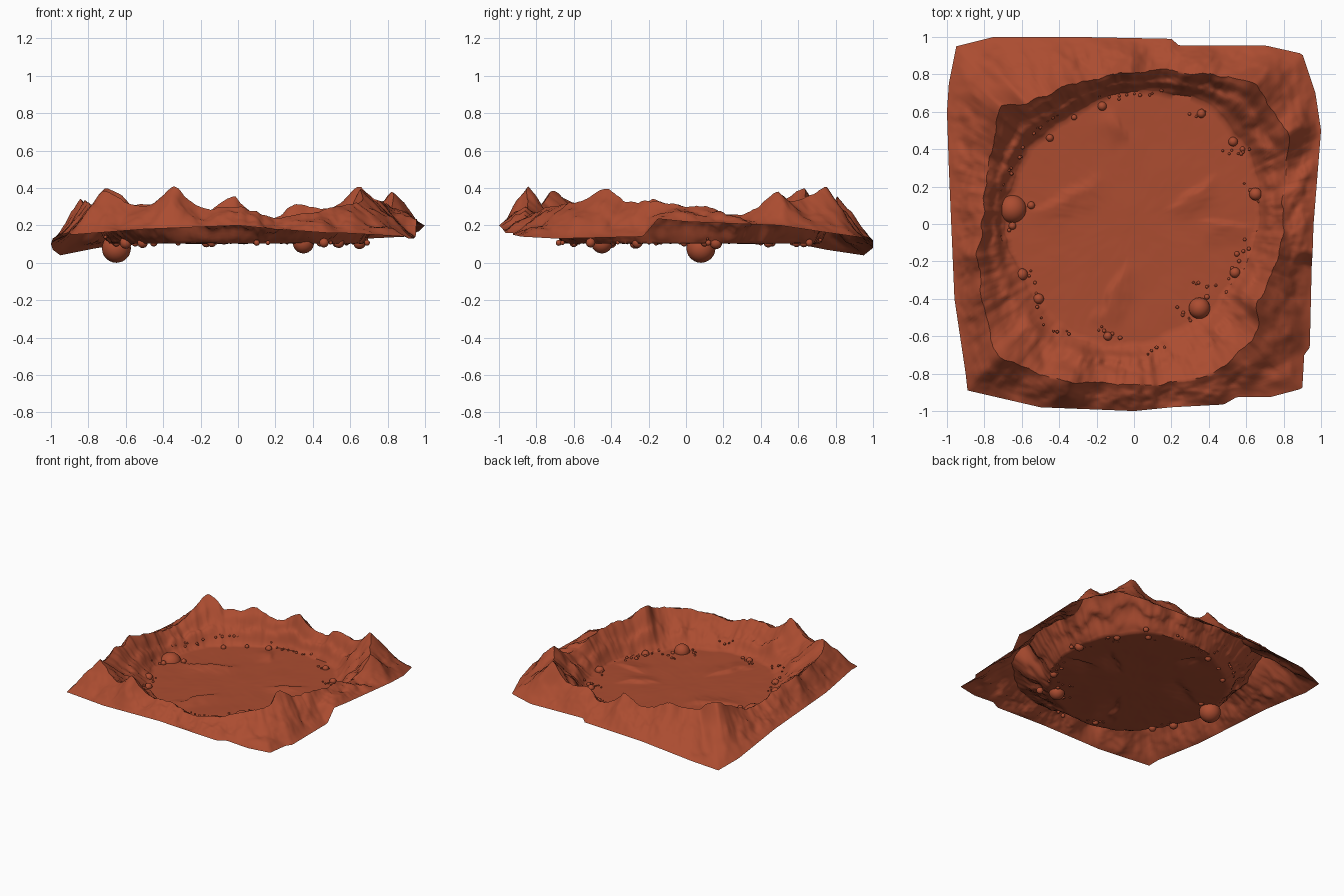
import bpy
import bmesh
import math
import random
from mathutils import Vector, Matrix, noise

cube = bpy.data.objects.get("Cube")
if cube:
    bpy.data.objects.remove(cube)

random.seed(4)
FLOOR_Z = 0.104
SEGMENTS = 440
FLOOR_RINGS, WALL_RINGS, SLOPE_RINGS = 26, 18, 18

# One rusty colour for everything
rust = bpy.data.materials.new("rust_soil")
rust.use_nodes = True
rust.diffuse_color = (0.41, 0.073, 0.03, 1)
rust.node_tree.nodes["Principled BSDF"].inputs["Base Color"].default_value = rust.diffuse_color

# Crest of the rim: x, y, height
crest = [
    (.8, 0, .3), (.8, .12, .31), (.82, .24, .25), (.82, .35, .27), (.83, .48, .39),
    (.77, .57, .32), (.7, .66, .36), (.65, .76, .41), (.52, .78, .29), (.38, .8, .3),
    (.31, .8, .32), (.2, .82, .24), (.08, .82, .26), (-.03, .8, .36), (-.15, .79, .28),
    (-.27, .76, .29), (-.37, .74, .35), (-.46, .69, .31), (-.57, .64, .31),
    (-.64, .64, .37), (-.72, .64, .41), (-.74, .5, .33), (-.76, .35, .25),
    (-.79, .2, .25), (-.81, 0, .3), (-.82, -.1, .31), (-.85, -.17, .35), (-.82, -.27, .3),
    (-.82, -.38, .34), (-.78, -.55, .31), (-.76, -.65, .34), (-.73, -.71, .4),
    (-.57, -.77, .3), (-.45, -.82, .31), (-.33, -.84, .42), (-.24, -.84, .31),
    (-.15, -.85, .28), (-.02, -.86, .31), (.2, -.85, .24), (.43, -.8, .28),
    (.6, -.66, .32), (.67, -.56, .32), (.66, -.44, .41), (.71, -.33, .33), (.77, -.17, .33)]

# Outer edge of the sheet: x, y, height
edge = [
    (.96, 0, .22), (1, .5, .2), (.97, .7, .17), (.9, .91, .14), (.7, .955, .13),
    (.24, .955, .14), (.2, .99, .13), (-.3, 1, .12), (-.75, 1, .08), (-.95, .95, .04),
    (-.99, .75, .07), (-1, .6, .1), (-.99, .3, .13), (-.96, -.4, .15), (-.9, -.8, .16),
    (-.89, -.89, .15), (-.5, -.98, .18), (0, -1, .2), (.2, -.98, .18), (.48, -.965, .16),
    (.55, -.925, .16), (.73, -.925, .15), (.9, -.88, .14), (.91, -.7, .13),
    (.94, -.66, .13), (.95, -.23, .14), (.955, -.15, .235)]

# Foot of the wall, radius at every 30 degrees
foot = [.67, .71, .75, .71, .66, .68, .69, .65, .67, .64, .61, .62]

# Low drifts across the floor: start and end
drifts = [((-.55, .02), (-.15, .25)), ((.17, .07), (.45, .25)),
          ((-.22, -.55), (-.02, -.2)), ((.35, -.01), (.62, -.05)),
          ((-.12, .62), (-.03, .45))]


def around(points, angle):
    """Point where a ray at this angle crosses the loop."""
    ray = Vector((math.cos(angle), math.sin(angle)))
    for a, b in zip(points, points[1:] + points[:1]):
        a, b = Vector(a), Vector(b)
        side_a = ray.x * a.y - ray.y * a.x
        side_b = ray.x * b.y - ray.y * b.x
        if side_a <= 0 < side_b and ray.dot(a.xy + b.xy) > 0:
            return a.lerp(b, side_a / (side_a - side_b))
    return Vector(points[0])


def soft_around(points, angle):
    """The same crossing, averaged over neighbouring rays."""
    near = [around(points, angle + math.radians(d)) for d in (-1.2, 0, 1.2)]
    mean = sum(near, Vector((0, 0, 0))) / len(near)
    radius = mean.xy.length
    return Vector((radius * math.cos(angle), radius * math.sin(angle), mean.z))


def foot_radius(angle):
    place = angle / math.tau * len(foot)
    i = int(place) % len(foot)
    t = place - int(place)
    t = t * t * (3 - 2 * t)
    return foot[i] * (1 - t) + foot[(i + 1) % len(foot)] * t


def rough(x, y, scale, octaves=4):
    return noise.fractal(Vector((x * scale, y * scale, 3.7)), 0.9, 2.0, octaves)


def floor_height(x, y):
    """Flat floor with one-sided drifts, steep in front and soft behind."""
    z = FLOOR_Z + 0.003 * rough(x, y, 4)
    for start, end in drifts:
        a, b = Vector(start), Vector(end)
        run = b - a
        t = (Vector((x, y)) - a).dot(run) / run.length_squared
        if 0 < t < 1:
            gap = run.cross(Vector((x, y)) - a) / run.length
            gap += 0.04 * rough(x, y, 6)
            width = 0.018 if gap > 0 else 0.08
            z += 0.018 * math.sin(math.pi * t) * math.exp(-(gap / width) ** 2)
    return z


def make_object(name, bm, angle):
    mesh = bpy.data.meshes.new(name)
    bm.to_mesh(mesh)
    bm.free()
    mesh.materials.append(rust)
    obj = bpy.data.objects.new(name, mesh)
    bpy.context.collection.objects.link(obj)
    bpy.ops.object.select_all(action="DESELECT")
    obj.select_set(True)
    bpy.context.view_layer.objects.active = obj
    bpy.ops.object.shade_smooth_by_angle(angle=math.radians(angle))


def spoke(angle):
    """Heights from the centre of the crater out to the edge."""
    ray = Vector((math.cos(angle), math.sin(angle)))
    rim, outer = soft_around(crest, angle), around(edge, angle)
    wobble = rough(ray.x, ray.y, 5)
    inner = (ray * (foot_radius(angle) + 0.02 * wobble)).to_3d()
    inner.z = floor_height(inner.x, inner.y)
    rim.xy += ray * 0.015 * rough(ray.x, ray.y, 9)
    rim.z += 0.012 * rough(ray.x, ray.y, 15)
    points = []
    for i in range(1, FLOOR_RINGS + 1):
        p = inner * (i / FLOOR_RINGS)
        points.append(Vector((p.x, p.y, floor_height(p.x, p.y))))
    # Wall: a broken ledge part of the way up
    ledge = 0.05 + 0.05 * rough(ray.x, ray.y, 3)
    for i in range(1, WALL_RINGS + 1):
        t = i / WALL_RINGS
        p = inner.lerp(rim, t)
        rise = t - ledge * math.sin(math.tau * 2 * t + 2 * wobble) * (1 - t * t) * min(1, 4 * t)
        p.z = inner.z + (rim.z - inner.z) * rise
        p.z += 0.025 * math.sin(math.pi * t) * rough(p.x, p.y, 9)
        points.append(p)
    # Outer slope: eroded and slightly concave
    for i in range(1, SLOPE_RINGS + 1):
        t = i / SLOPE_RINGS
        p = rim.lerp(outer, t)
        p.z = outer.z + (rim.z - outer.z) * (1 - t) ** 1.1
        p.z += 0.032 * math.sin(math.pi * t) * rough(p.x, p.y, 7)
        points.append(p)
    return points


# Crater: one open sheet
bm = bmesh.new()
spokes = [[bm.verts.new(p) for p in spoke(math.tau * i / SEGMENTS)] for i in range(SEGMENTS)]
middle = bm.verts.new((0, 0, floor_height(0, 0)))
for a, b in zip(spokes, spokes[1:] + spokes[:1]):
    bm.faces.new((middle, a[0], b[0]))
    for j in range(len(a) - 1):
        bm.faces.new((a[j], a[j + 1], b[j + 1], b[j]))
make_object("crater_ground", bm, 60)

# Boulders half sunk in the floor: x, y, radius
boulders = [
    (-.65, .08, .078), (.35, -.45, .057), (.65, .16, .034), (-.6, -.27, .032),
    (-.51, -.4, .028), (.54, -.26, .028), (.53, .44, .025), (.36, .59, .023),
    (-.17, .63, .024), (-.14, -.6, .023), (.46, -.51, .025), (-.45, .46, .02),
    (-.55, .1, .02), (-.65, -.01, .02), (.44, .66, .02), (.1, -.68, .016),
    (.16, -.66, .012), (.39, -.39, .014), (-.32, .57, .015), (.69, .12, .015),
    (.58, .4, .014), (.55, -.16, .014)]

# Pebble trails: start, end, count
trails = [
    ((-.7, .2), (-.6, .4), 8), ((-.55, .5), (-.4, .6), 7), ((-.2, .68), (0, .68), 7),
    ((.05, .7), (.2, .7), 6), ((.3, .57), (.38, .62), 5), ((.48, .4), (.62, .38), 7),
    ((.6, .22), (.7, .1), 5), ((.61, -.1), (.5, -.3), 8), ((.3, -.33), (.48, -.35), 8),
    ((.22, -.46), (.32, -.52), 5), ((.06, -.7), (.18, -.66), 4), ((-.2, -.56), (-.06, -.6), 6),
    ((-.48, -.55), (-.34, -.59), 5), ((-.56, -.25), (-.5, -.5), 7), ((-.72, -.08), (-.6, .1), 7)]

bm = bmesh.new()


def add_rock(x, y, z, radius, detail):
    spot = Matrix.Translation((x, y, z))
    bmesh.ops.create_icosphere(bm, subdivisions=detail, radius=radius, matrix=spot)


for x, y, radius in boulders:
    add_rock(x, y, radius if radius > 0.07 else FLOOR_Z + 0.003, radius, 3)
for start, end, count in trails:
    for i in range(count):
        p = Vector(start).lerp(Vector(end), i / (count - 1))
        p += Vector((random.uniform(-.02, .02), random.uniform(-.02, .02)))
        # Pebbles past the foot of the wall rest a little higher
        climb = max(0, p.length - foot_radius(math.atan2(p.y, p.x) % math.tau))
        add_rock(p.x, p.y, FLOOR_Z + 0.004 + climb, random.uniform(.006, .011), 2)
make_object("boulders", bm, 60)
